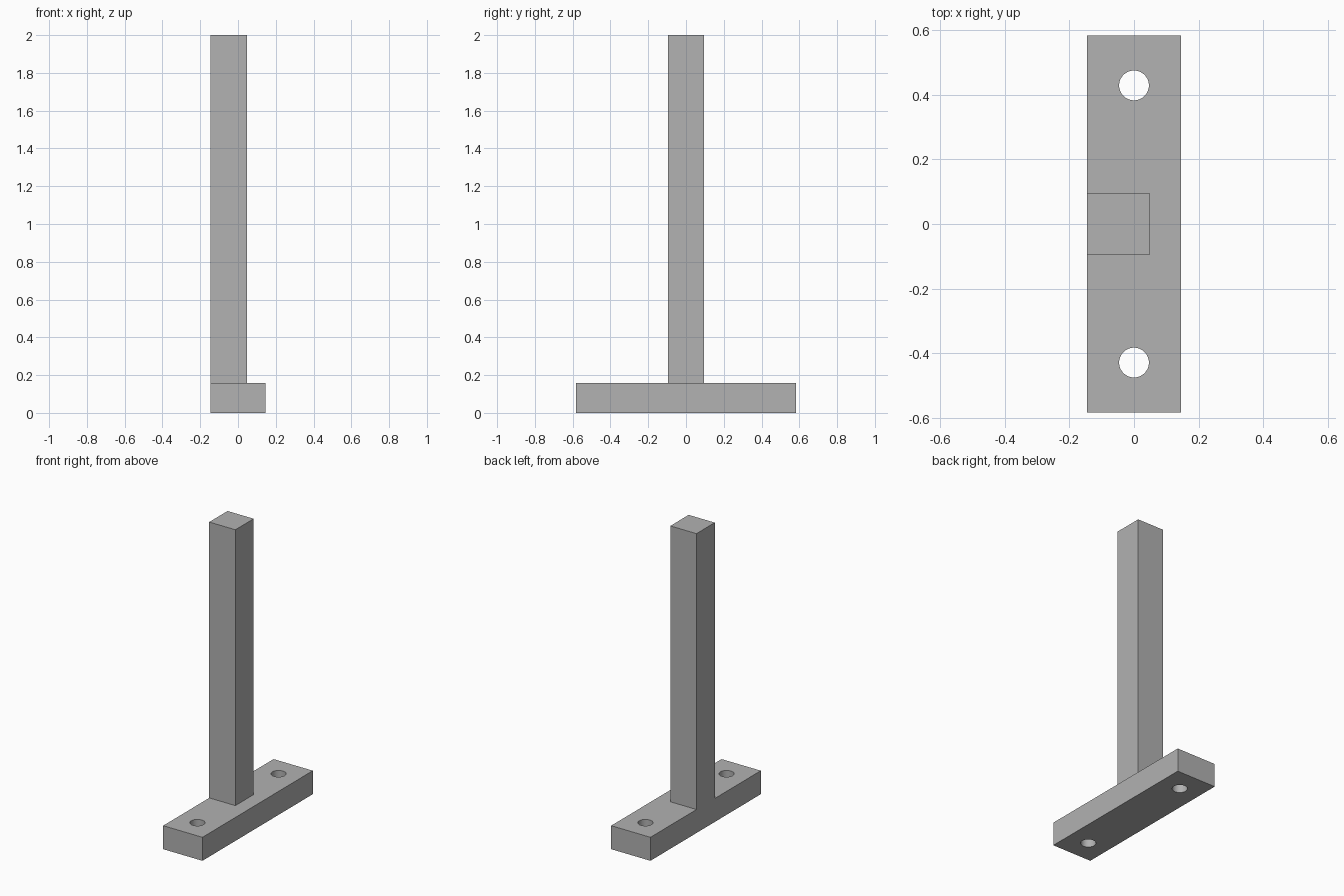
import bpy
import math

if "Cube" in bpy.data.objects:
    bpy.data.objects.remove(bpy.data.objects["Cube"])

BASE_X, BASE_Y, BASE_Z = 0.29, 1.165, 0.157
POST = 0.193
HOLE_R, HOLE_Y = 0.046, 0.428

grey = bpy.data.materials.new("plain grey")
grey.diffuse_color = (0.445, 0.445, 0.445, 1.0)
grey.use_nodes = True
grey.node_tree.nodes["Principled BSDF"].inputs["Base Color"].default_value = grey.diffuse_color


def box(name, size, centre):
    bpy.ops.mesh.primitive_cube_add(size=1, location=centre)
    ob = bpy.context.object
    ob.name = name
    ob.scale = size
    bpy.ops.object.transform_apply(location=True, rotation=False, scale=True)
    ob.data.materials.append(grey)
    return ob


def combine(target, tool, operation):
    mod = target.modifiers.new(operation.lower(), 'BOOLEAN')
    mod.operation, mod.solver, mod.object = operation, 'EXACT', tool
    bpy.context.view_layer.objects.active = target
    bpy.ops.object.modifier_apply(modifier=mod.name)
    bpy.data.objects.remove(tool)


# Base plate with an upright post flush with its left side
stand = box("post_stand", (BASE_X, BASE_Y, BASE_Z), (0, 0, BASE_Z / 2))
post_bottom = BASE_Z / 2
post = box("upright_post", (POST, POST, 2 - post_bottom),
           ((POST - BASE_X) / 2, 0, (2 + post_bottom) / 2))
combine(stand, post, 'UNION')

# Round bolt holes through both ends of the base
for side in (-1, 1):
    bpy.ops.mesh.primitive_cylinder_add(vertices=48, radius=HOLE_R, depth=BASE_Z * 2,
                                        location=(0, side * HOLE_Y, BASE_Z / 2))
    cutter = bpy.context.object
    cutter.name = "hole_cutter"
    cutter.data.materials.append(grey)
    combine(stand, cutter, 'DIFFERENCE')

# Smooth hole walls, crisp box edges
bpy.ops.object.select_all(action='DESELECT')
stand.select_set(True)
bpy.context.view_layer.objects.active = stand
bpy.ops.object.shade_smooth_by_angle(angle=math.radians(30))
